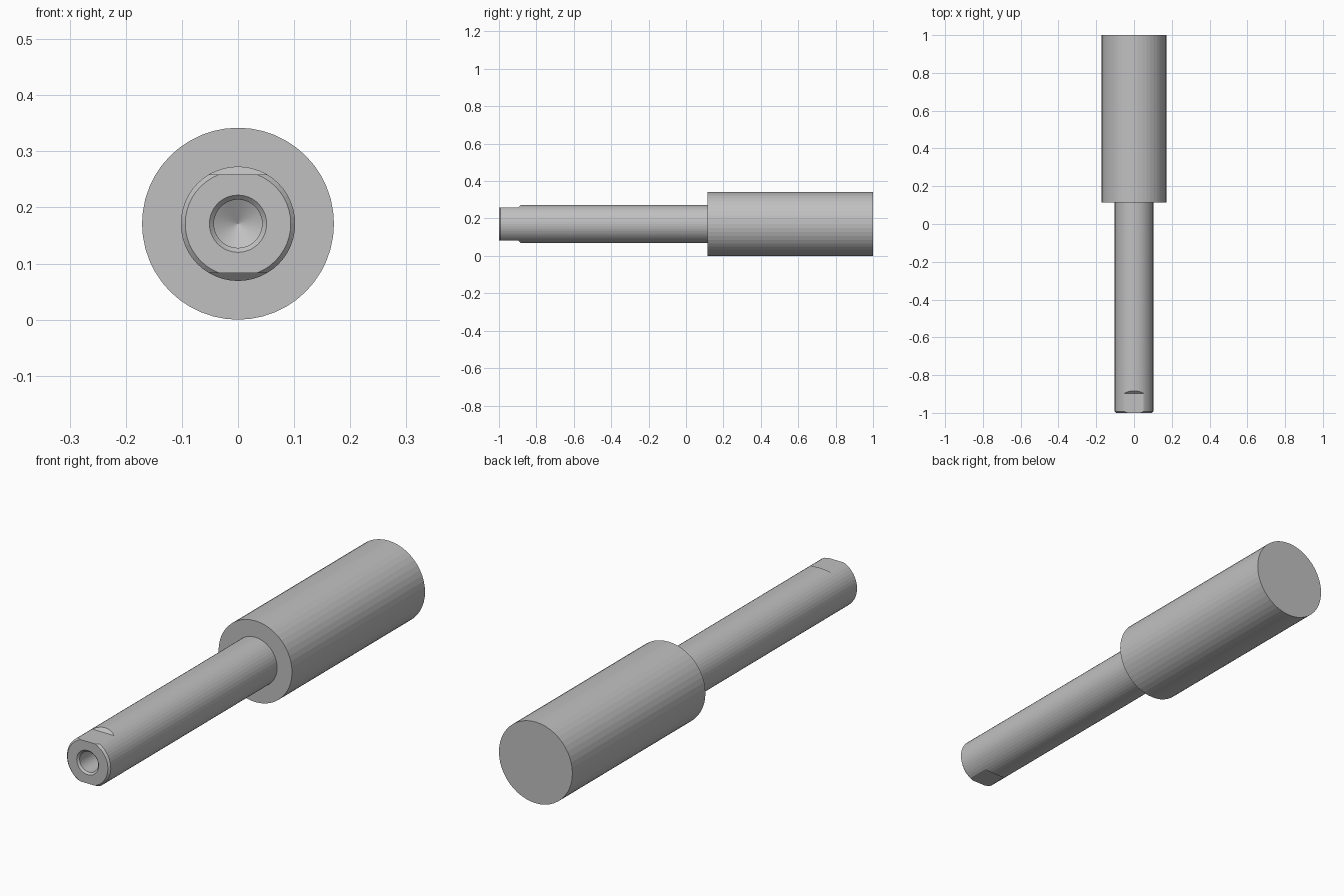
import bpy, bmesh, math
from mathutils import Matrix, Vector

if "Cube" in bpy.data.objects:
    bpy.data.objects.remove(bpy.data.objects["Cube"], do_unlink=True)

SIDES = 48
AXIS_Z = 0.171

steel = bpy.data.materials.new("plain_steel_grey")
steel.use_nodes = True
grey = (0.53, 0.53, 0.53, 1)
steel.diffuse_color = grey
steel.node_tree.nodes["Principled BSDF"].inputs["Base Color"].default_value = grey


def finish(name, bm):
    bmesh.ops.recalc_face_normals(bm, faces=bm.faces)
    mesh = bpy.data.meshes.new(name)
    bm.to_mesh(mesh)
    bm.free()
    mesh.materials.append(steel)
    obj = bpy.data.objects.new(name, mesh)
    bpy.context.collection.objects.link(obj)
    obj.location.z = AXIS_Z
    return obj


def lathe(name, profile):
    """Revolve (radius, y) points around the y axis."""
    bm = bmesh.new()
    verts = [bm.verts.new((r, y, 0)) for r, y in profile]
    edges = [bm.edges.new(pair) for pair in zip(verts, verts[1:])]
    bmesh.ops.spin(bm, geom=verts + edges, cent=(0, 0, 0), axis=(0, 1, 0),
                   angle=math.tau, steps=SIDES, use_merge=True)
    bmesh.ops.remove_doubles(bm, verts=bm.verts, dist=1e-5)
    return finish(name, bm)


def prism(name, outline, half_width, side):
    """Extrude a (y, z) outline across x, above or below the axis."""
    bm = bmesh.new()
    face = bm.faces.new([bm.verts.new((-half_width, y, z * side)) for y, z in outline])
    out = bmesh.ops.extrude_face_region(bm, geom=[face])
    moved = [v for v in out["geom"] if isinstance(v, bmesh.types.BMVert)]
    bmesh.ops.translate(bm, verts=moved, vec=(2 * half_width, 0, 0))
    return finish(name, bm)


# Turned piece: drilled centre hole, chamfered shaft, shoulder and thick body
spindle = lathe("stepped_shaft", [
    (0, -0.755), (0.043, -0.78), (0.043, -0.992), (0.051, -1), (0.094, -1),
    (0.102, -0.992), (0.102, 0.115), (0.171, 0.115), (0.171, 1), (0, 1)])

# Opposed wrench flats with sloped run-outs
flat_outline = [(-1.1, 0.088), (-0.897, 0.088), (-0.857, 0.128), (-0.857, 0.2), (-1.1, 0.2)]
for side in (1, -1):
    cutter = prism("wrench_flat_cutter", flat_outline, 0.15, side)
    cutter.hide_render = True
    cut = spindle.modifiers.new("wrench_flat", "BOOLEAN")
    cut.operation = "DIFFERENCE"
    cut.solver = "EXACT"
    cut.object = cutter
    bpy.context.view_layer.objects.active = spindle
    bpy.ops.object.modifier_apply(modifier=cut.name)
    bpy.data.objects.remove(cutter, do_unlink=True)
